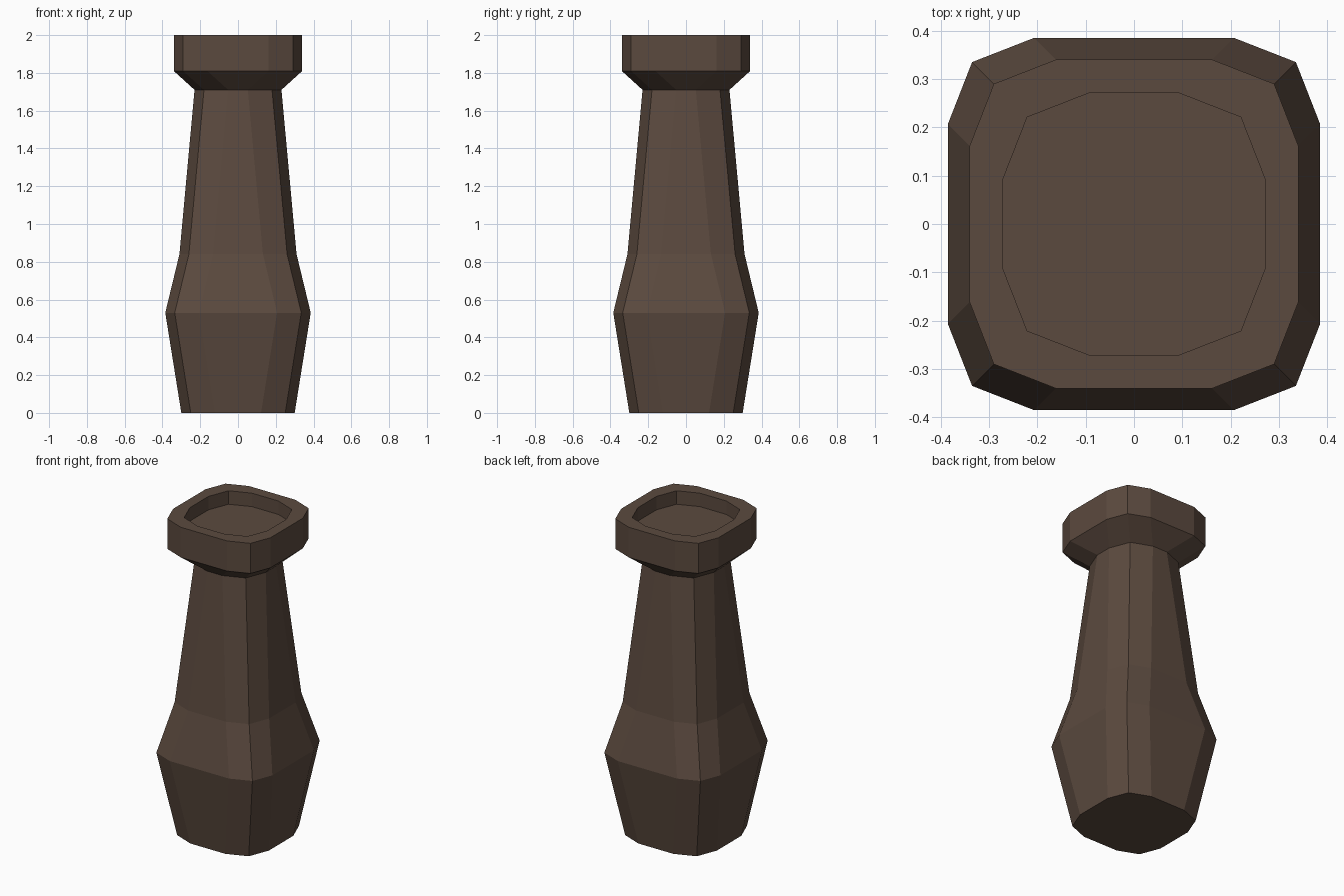
import bpy, bmesh
from mathutils import Matrix

if "Cube" in bpy.data.objects:
    bpy.data.objects.remove(bpy.data.objects["Cube"])

wood = bpy.data.materials.new("dark_brown")
wood.diffuse_color = (0.105, 0.068, 0.049, 1)
wood.use_nodes = True
wood.node_tree.nodes["Principled BSDF"].inputs["Base Color"].default_value = wood.diffuse_color


def section(a):
    """Square of half-width a with two-segment rounded corners (12 points)."""
    corner = [(a, a - 0.178), (a - 0.05, a - 0.05), (a - 0.178, a)]
    pts = []
    x_y = corner
    for _ in range(4):
        pts += x_y
        x_y = [(-y, x) for x, y in x_y]
    return pts


def loft(name, profile):
    """Stack rounded-square rings of (half-width, height) and cap both ends."""
    bm = bmesh.new()
    rings = [[bm.verts.new((x, y, z)) for x, y in section(a)] for a, z in profile]
    for low, high in zip(rings, rings[1:]):
        for i in range(12):
            j = (i + 1) % 12
            bm.faces.new((low[i], low[j], high[j], high[i]))
    bm.faces.new(rings[0][::-1])
    bm.faces.new(rings[-1])
    bmesh.ops.recalc_face_normals(bm, faces=bm.faces)
    mesh = bpy.data.meshes.new(name)
    bm.to_mesh(mesh)
    bm.free()
    mesh.materials.append(wood)
    obj = bpy.data.objects.new(name, mesh)
    bpy.context.collection.objects.link(obj)
    return obj


# Vase: foot, belly, shoulder, neck, flared lip, then the shallow recess
loft("vase", [(0.30, 0), (0.385, 0.53), (0.31, 0.84), (0.23, 1.71),
              (0.34, 1.81), (0.34, 2.0), (0.271, 2.0), (0.271, 1.915)])
